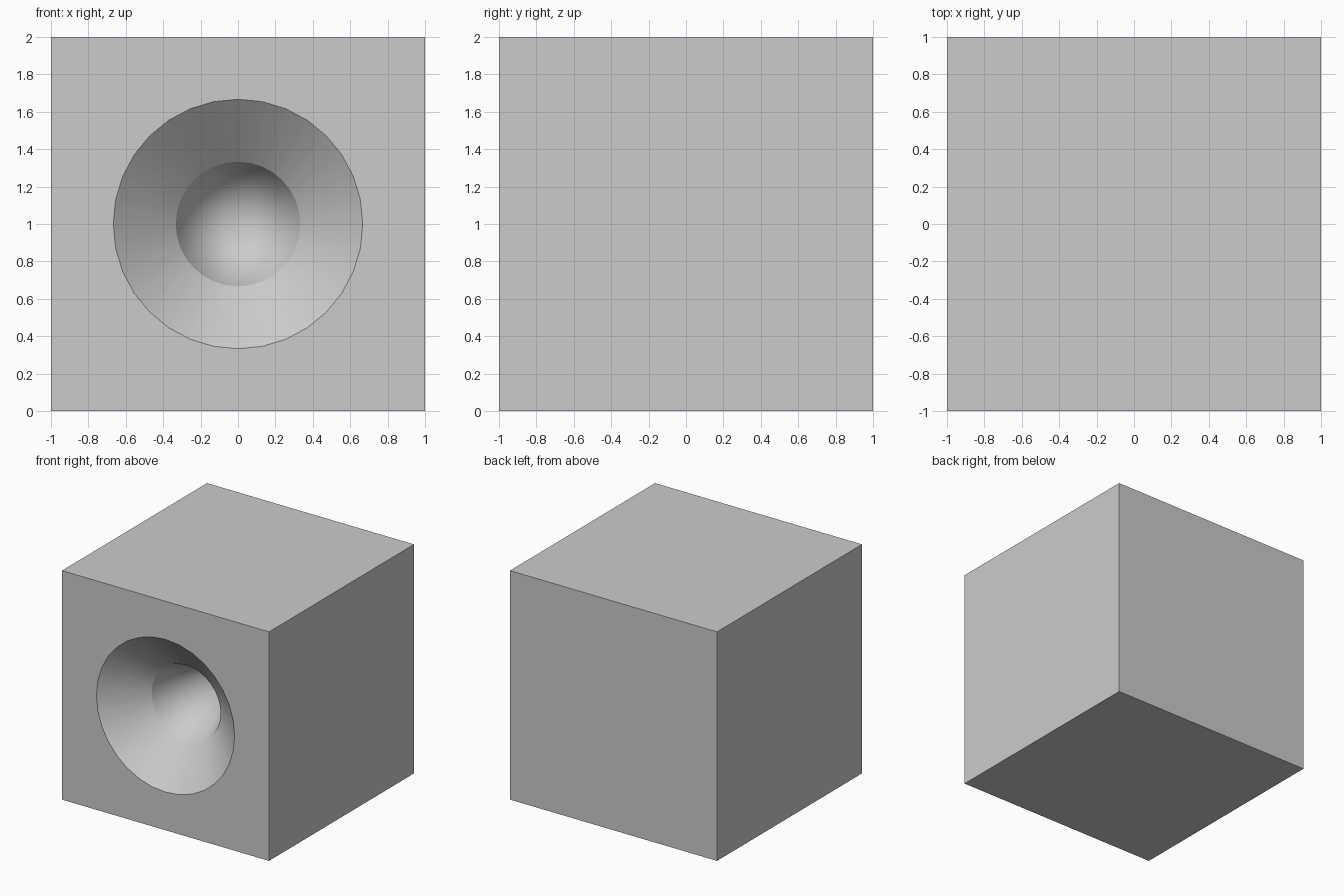
import bpy, bmesh, math

if "Cube" in bpy.data.objects:
    bpy.data.objects.remove(bpy.data.objects["Cube"])

SIDES = 32

# Solid block
bpy.ops.mesh.primitive_cube_add(size=2, location=(0, 0, 1))
block = bpy.context.object
block.name = "block_with_funnel"

# Funnel cutter: wide cone, then a narrower, deeper cone ending in a point
slope = (0.667 - 0.333) / 0.285
profile = [(-1.1, 0.667 + 0.1 * slope), (-0.715, 0.333)]
tip_y = 0.0

bm = bmesh.new()
rings = []
for y, r in profile:
    rings.append([bm.verts.new((r * math.sin(2 * math.pi * i / SIDES), y,
                                1 + r * math.cos(2 * math.pi * i / SIDES)))
                  for i in range(SIDES)])
tip = bm.verts.new((0, tip_y, 1))
bm.faces.new(rings[0])
for i in range(SIDES):
    j = (i + 1) % SIDES
    bm.faces.new((rings[0][i], rings[0][j], rings[1][j], rings[1][i]))
    bm.faces.new((rings[1][i], rings[1][j], tip))
bmesh.ops.recalc_face_normals(bm, faces=bm.faces)
mesh = bpy.data.meshes.new("funnel_cutter")
bm.to_mesh(mesh)
bm.free()
cutter = bpy.data.objects.new("funnel_cutter", mesh)
cutter.hide_render = True
bpy.context.collection.objects.link(cutter)

# Cut the funnel into the front face
cut = block.modifiers.new("funnel", 'BOOLEAN')
cut.operation = 'DIFFERENCE'
cut.solver = 'EXACT'
cut.object = cutter
bpy.context.view_layer.objects.active = block
bpy.ops.object.modifier_apply(modifier=cut.name)
bpy.data.objects.remove(cutter)

# Smooth funnel walls, sharp block edges
bpy.ops.object.shade_smooth_by_angle(angle=math.radians(20))
